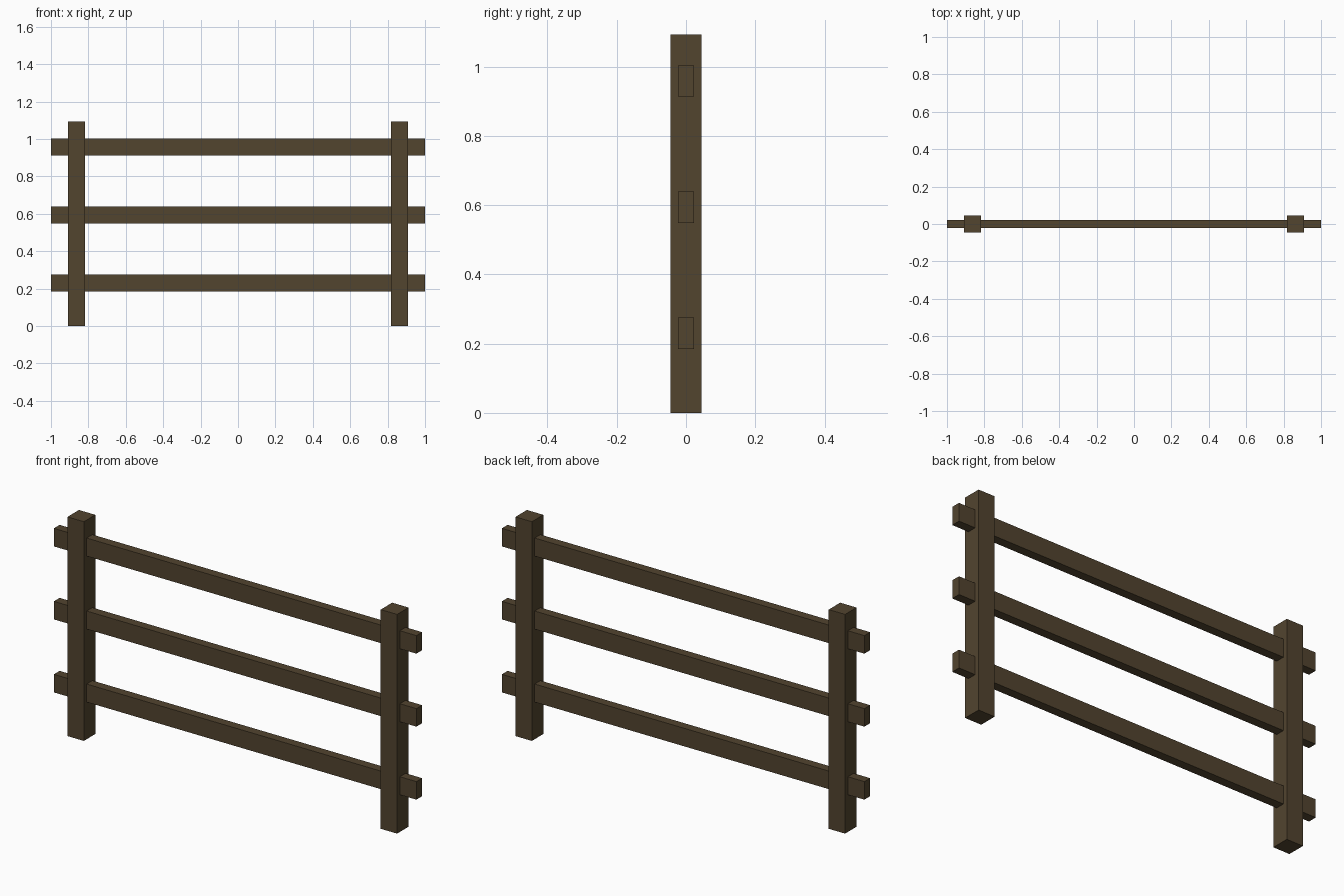
import bpy

if "Cube" in bpy.data.objects:
    bpy.data.objects.remove(bpy.data.objects["Cube"])

wood = bpy.data.materials.new("dark_wood")
wood.diffuse_color = (0.085, 0.058, 0.028, 1)
wood.use_nodes = True
wood.node_tree.nodes["Principled BSDF"].inputs["Base Color"].default_value = wood.diffuse_color


def box(name, center, size):
    bpy.ops.mesh.primitive_cube_add(size=1, location=center)
    obj = bpy.context.object
    obj.name = name
    obj.scale = size
    bpy.ops.object.transform_apply(location=False, rotation=False, scale=True)
    obj.data.materials.append(wood)
    return obj


# Square upright posts
POST_HEIGHT = 1.093
for side, x in (("left", -0.864), ("right", 0.864)):
    box(f"{side}_post", (x, 0, POST_HEIGHT / 2), (0.09, 0.09, POST_HEIGHT))

# Horizontal rails running through both posts
for i, name in enumerate(("lower", "middle", "upper")):
    box(f"{name}_rail", (0, 0, 0.23 + i * 0.364), (2.0, 0.045, 0.09))
